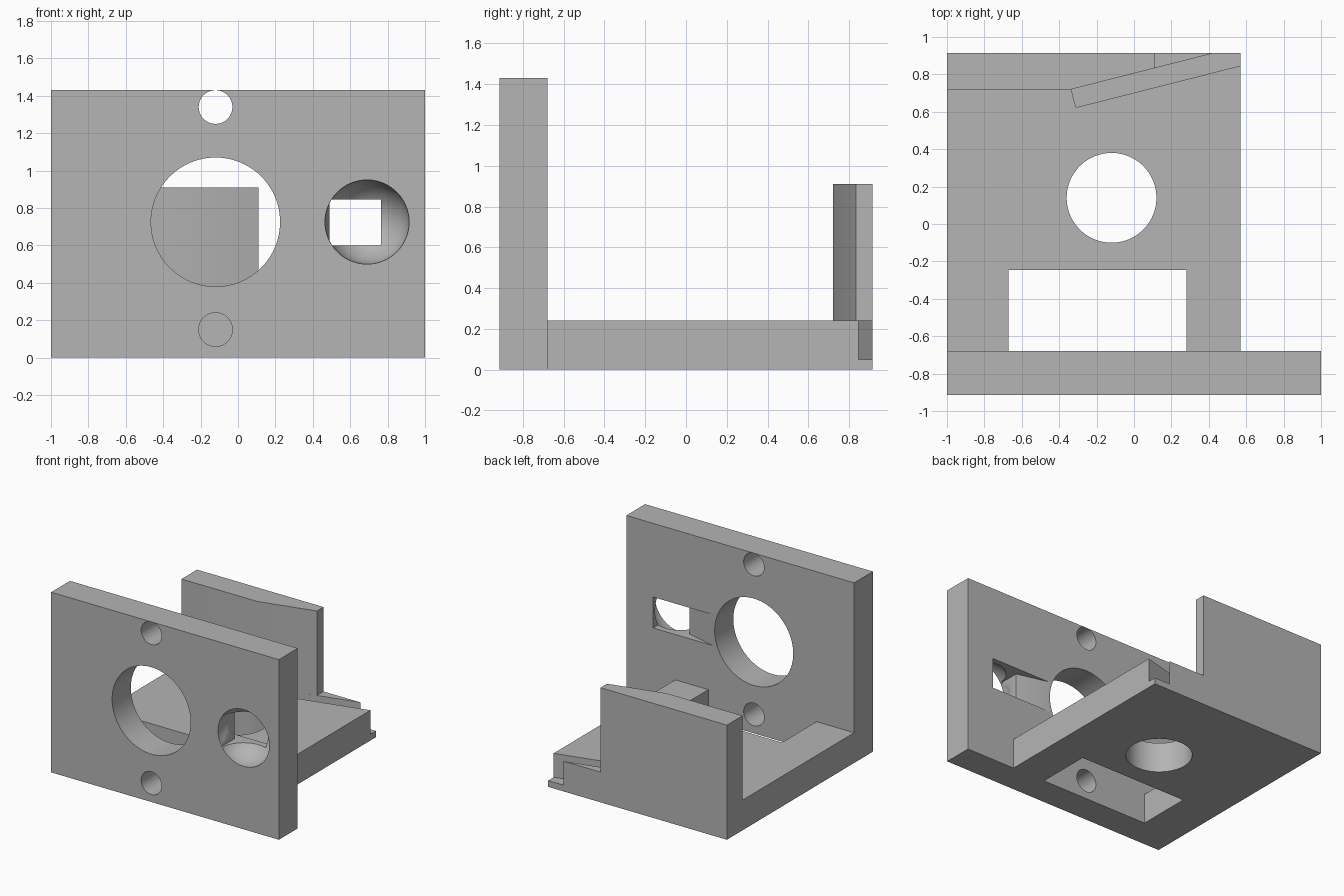
import bpy, bmesh, math
from mathutils import Matrix, Vector

cube = bpy.data.objects.get("Cube")
if cube:
    bpy.data.objects.remove(cube, do_unlink=True)

grey = bpy.data.materials.new("plain grey")
grey.use_nodes = True
COLOUR = (0.46, 0.46, 0.46, 1)
grey.diffuse_color = COLOUR
grey.node_tree.nodes["Principled BSDF"].inputs["Base Color"].default_value = COLOUR


def make_object(name, bm):
    bmesh.ops.recalc_face_normals(bm, faces=bm.faces)
    mesh = bpy.data.meshes.new(name)
    bm.to_mesh(mesh)
    bm.free()
    mesh.materials.append(grey)
    obj = bpy.data.objects.new(name, mesh)
    bpy.context.collection.objects.link(obj)
    return obj


def prism(name, outline, z0, z1):
    """Extrude a plan outline between two heights."""
    bm = bmesh.new()
    face = bm.faces.new([bm.verts.new((x, y, z0)) for x, y in outline])
    new = bmesh.ops.extrude_face_region(bm, geom=[face])["geom"]
    bmesh.ops.translate(bm, vec=(0, 0, z1 - z0),
                        verts=[v for v in new if isinstance(v, bmesh.types.BMVert)])
    return make_object(name, bm)


def box(name, x0, x1, y0, y1, z0, z1):
    return prism(name, [(x0, y0), (x1, y0), (x1, y1), (x0, y1)], z0, z1)


def drill(name, centre, radius, depth, axis):
    """Round cutter along y or z."""
    turn = Matrix.Rotation(math.pi / 2, 4, 'X') if axis == 'y' else Matrix()
    bm = bmesh.new()
    bmesh.ops.create_cone(bm, cap_ends=True, segments=96, radius1=radius, radius2=radius,
                          depth=depth, matrix=Matrix.Translation(centre) @ turn)
    return make_object(name, bm)


def combine(target, tool, operation):
    """Apply a boolean and discard the tool."""
    tool.hide_render = True
    mod = target.modifiers.new(operation, 'BOOLEAN')
    mod.operation, mod.solver, mod.object = operation, 'EXACT', tool
    bpy.context.view_layer.update()
    graph = bpy.context.evaluated_depsgraph_get()
    mesh = bpy.data.meshes.new_from_object(target.evaluated_get(graph))
    target.modifiers.clear()
    target.data = mesh
    bpy.data.objects.remove(tool, do_unlink=True)


BACK, INNER, FLOOR = 0.915, -0.68, 0.24
HOLE_X, HOLE_Z = -0.12, 0.725

# Solid body: upright front plate, base slab and rear wall with a slanted face
bracket = box("bracket", -1, 1, -BACK, INNER, 0, 1.43)
combine(bracket, box("base", -1, 0.57, INNER, BACK, 0, FLOOR), 'UNION')
wall = [(-1, 0.72), (-0.335, 0.72), (0.11, 0.833), (0.11, BACK), (-1, BACK)]
combine(bracket, prism("rear_wall", wall, FLOOR, 0.91), 'UNION')

# Base openings: rectangular window and round hole
cutters = [box("base_window", -0.67, 0.28, INNER, -0.245, -0.1, 0.3),
           drill("base_hole", (HOLE_X, 0.14, 0.1), 0.24, 0.4, 'z')]

# Slanted groove in front of the rear wall, running out at the corner
start, along = Vector((-0.335, 0.72)), Vector((0.969, 0.246))
across = Vector((along.y, -along.x)) * 0.1
groove = [start, start + across, start + across + along * 1.3, start + along * 1.3]
cutters.append(prism("groove", groove, 0.05, FLOOR + 0.05))

# Plate holes: large bore and two screw holes
for name, z, radius in (("bore", HOLE_Z, 0.345), ("upper_screw", 1.34, 0.09),
                        ("lower_screw", 0.15, 0.09)):
    cutters.append(drill(name, (HOLE_X, -0.8, z), radius, 0.35, 'y'))

# Domed recess in the plate front
dome = bmesh.new()
bmesh.ops.create_uvsphere(dome, u_segments=64, v_segments=32, radius=0.225,
                          matrix=Matrix.Translation((0.69, -BACK, HOLE_Z)))
cutters.append(make_object("dome", dome))

# Rear channel with a ramp from the bore into the recess
channel = [(0.2, -0.65), (0.2, -0.67), (0.49, -0.745), (0.49, -0.9),
           (0.76, -0.9), (0.765, -0.65)]
cutters.append(prism("channel", channel, 0.6, 0.845))

for cutter in cutters:
    combine(bracket, cutter, 'DIFFERENCE')

# Smooth curved walls, crisp edges
bpy.ops.object.select_all(action='DESELECT')
bracket.select_set(True)
bpy.context.view_layer.objects.active = bracket
bpy.ops.object.shade_smooth_by_angle(angle=math.radians(30))
